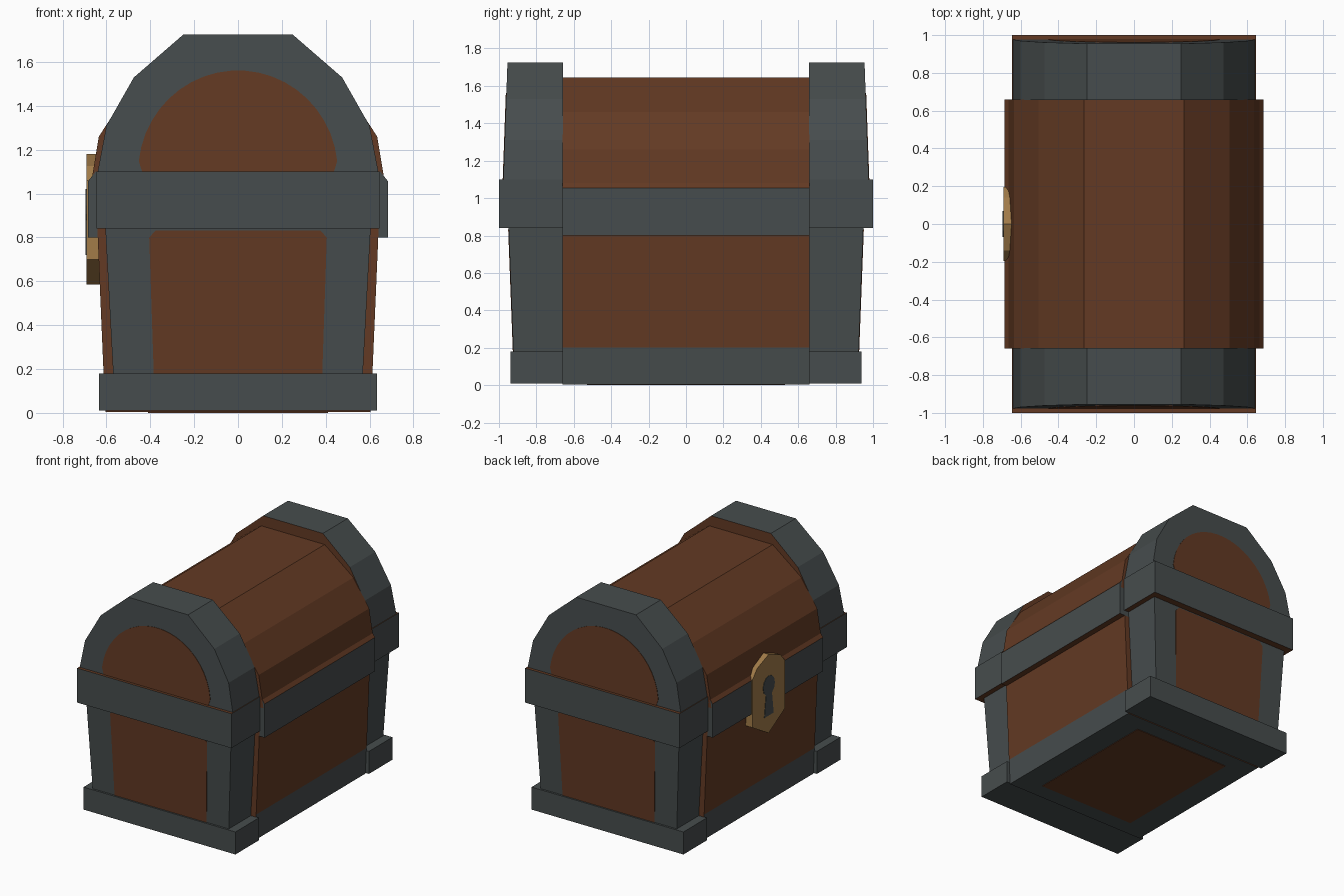
import bpy, bmesh, math
from mathutils import Vector

if "Cube" in bpy.data.objects:
    bpy.data.objects.remove(bpy.data.objects["Cube"])


def material(name, rgb):
    m = bpy.data.materials.new(name)
    m.diffuse_color = (*rgb, 1)
    m.use_nodes = True
    m.node_tree.nodes["Principled BSDF"].inputs["Base Color"].default_value = m.diffuse_color
    return m


WOOD = material("brown wood", (0.125, 0.042, 0.017))
IRON = material("dark iron", (0.062, 0.073, 0.074))
BRASS = material("brass", (0.36, 0.20, 0.066))


def loft(name, loop_a, loop_b, mats, rule=None):
    """Solid between two matching loops; rule(normal) picks the second material."""
    bm = bmesh.new()
    a = [bm.verts.new(p) for p in loop_a]
    b = [bm.verts.new(p) for p in loop_b]
    bm.faces.new(a)
    bm.faces.new(b)
    for i in range(len(a)):
        j = (i + 1) % len(a)
        bm.faces.new((a[i], a[j], b[j], b[i]))
    bmesh.ops.recalc_face_normals(bm, faces=bm.faces)
    bm.normal_update()
    for f in bm.faces:
        if rule and rule(f.normal):
            f.material_index = 1
    me = bpy.data.meshes.new(name)
    bm.to_mesh(me)
    bm.free()
    for m in mats:
        me.materials.append(m)
    ob = bpy.data.objects.new(name, me)
    bpy.context.collection.objects.link(ob)
    return ob


def mirrored(half):
    """Full x,z outline from its right half, listed bottom to top."""
    return half + [(-x, z) for x, z in reversed(half)]


def along_y(name, half, ya, yb, mats, rule=None):
    """Extrude a mirrored outline along y; ya and yb are functions of z."""
    pts = mirrored(half)
    return loft(name, [(x, ya(z), z) for x, z in pts],
                [(x, yb(z), z) for x, z in pts], mats, rule)


def const(v):
    return lambda z: v


def flat(n):
    return abs(n.z) > 0.5


def ends(n):
    return abs(n.y) > 0.9


M = 0.66  # half length of the middle section

# Middle section: iron foot, wooden body, iron band, wooden lid
along_y("middle_foot", [(0.605, 0.004), (0.614, 0.20)], const(-M), const(M), [IRON, WOOD], ends)
along_y("middle_body", [(0.614, 0.20), (0.644, 0.90)], const(-M), const(M), [WOOD])
along_y("middle_band", [(0.685, 0.80), (0.685, 1.055), (0.65, 1.10)],
        const(-M), const(M), [IRON, WOOD], flat)
along_y("middle_lid", [(0.675, 1.02), (0.635, 1.26), (0.505, 1.46), (0.265, 1.645)],
        const(-M), const(M), [WOOD])
# Wooden panel under the chest
along_y("bottom_panel", [(0.41, 0.0), (0.41, 0.005)], const(-0.53), const(0.53), [WOOD])

# Iron-clad ends
for s, side in ((-1, "front"), (1, "back")):
    inner = const(s * 0.657)

    def inward(n, s=s):
        return n.y * s < -0.9

    def body_y(z, off=0.0, s=s):
        return s * (0.923 + 0.038 * (z - 0.18) + off)

    def lid_y(z, off=0.0, s=s):
        return s * (0.977 - 0.036 * (z - 1.10) + off)

    along_y(side + "_foot", [(0.635, 0.01), (0.635, 0.18)], inner, const(s * 0.938), [IRON])
    along_y(side + "_body", [(0.565, 0.10), (0.608, 0.90)], inner, body_y, [IRON, WOOD], inward)
    along_y(side + "_band", [(0.645, 0.84), (0.645, 1.10)], inner, const(s * 1.0),
            [IRON, WOOD], flat)
    along_y(side + "_lid",
            [(0.645, 1.0), (0.64, 1.10), (0.60, 1.31), (0.475, 1.53), (0.25, 1.725)],
            inner, lid_y, [IRON, WOOD], inward)

    # Wooden panels flush with the end faces
    along_y(side + "_lower_panel", [(0.384, 0.17), (0.405, 0.80), (0.375, 0.832)],
            lambda z: body_y(z, -0.003), lambda z: body_y(z, 0.003), [WOOD])
    arc = [(0.435, 1.092)] + [(0.455 * math.cos(t), 1.10 + 0.462 * math.sin(t))
           for t in (math.radians(6 + 8 * i) for i in range(11))]
    along_y(side + "_lid_panel", arc,
            lambda z: lid_y(z, -0.003), lambda z: lid_y(z, 0.003), [WOOD])


# Brass lock plate and keyhole on the -x side
def lock_part(name, outline, xa, xb, mat):
    loft(name, [(xa, y, z) for y, z in outline], [(xb, y, z) for y, z in outline], [mat])


right = [(0.195, 0.70), (0.195, 1.06), (0.14, 1.125)]
plate = [(0, 0.585)] + right + [(0, 1.18)] + [(-y, z) for y, z in reversed(right)]
lock_part("lock_plate", plate, -0.692, -0.63, BRASS)
key = [(0.055, 0.72)] + [(0.07 * math.cos(t), 0.945 + 0.075 * math.sin(t))
       for t in (math.radians(-60 + 30 * i) for i in range(11))] + [(-0.055, 0.72)]
lock_part("keyhole", key, -0.695, -0.69, IRON)
